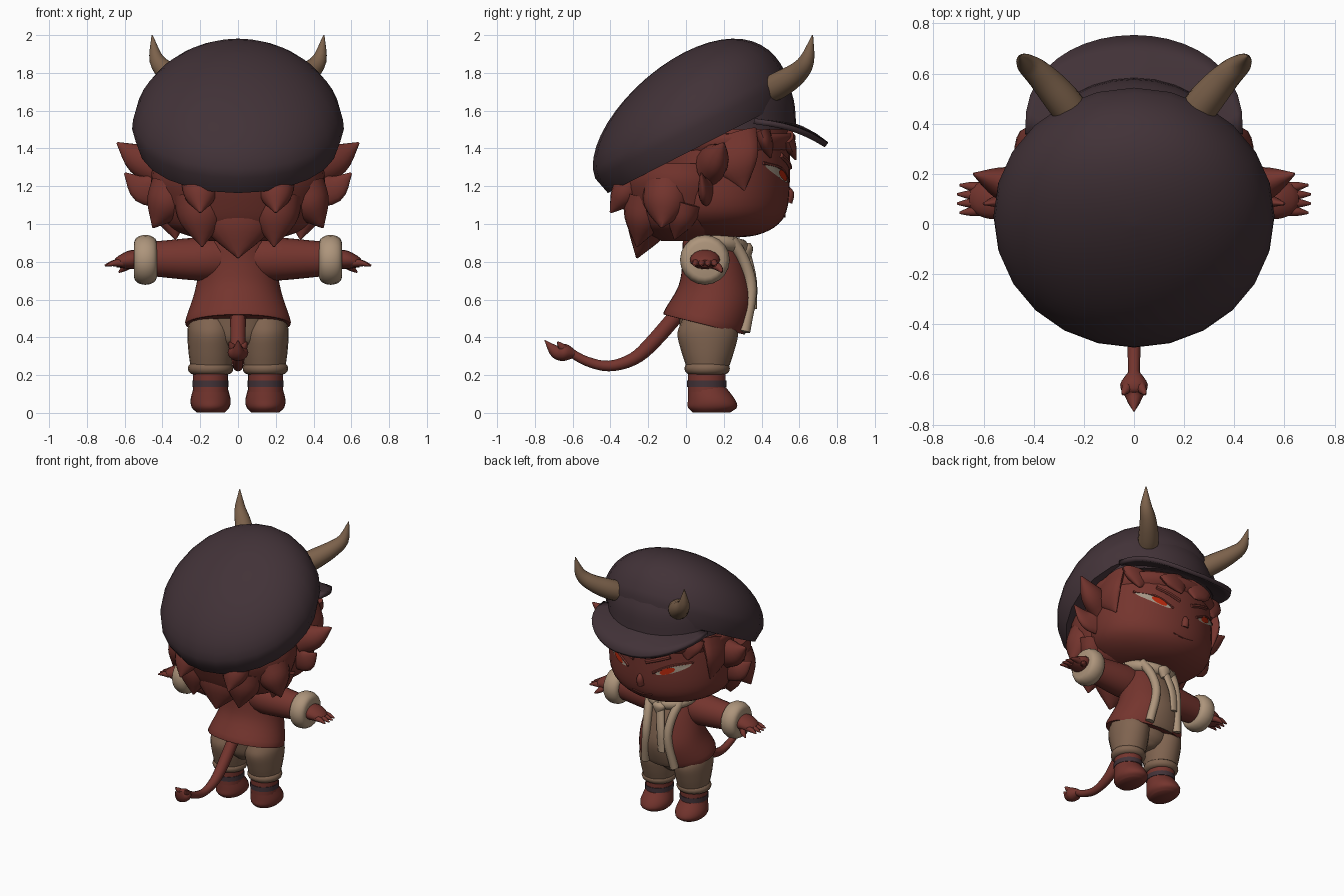
import bpy, bmesh, math
from mathutils import Vector
from mathutils.bvhtree import BVHTree

cube = bpy.data.objects.get("Cube")
if cube:
    bpy.data.objects.remove(cube, do_unlink=True)


def material(name, *rgb):
    mat = bpy.data.materials.new(name)
    mat.use_nodes = True
    mat.diffuse_color = (*rgb, 1)
    shader = next(node for node in mat.node_tree.nodes if node.type == 'BSDF_PRINCIPLED')
    shader.inputs["Base Color"].default_value = (*rgb, 1)
    return mat


RED = material("brick red", .175, .035, .027)
PLUM = material("dark plum", .054, .032, .039)
TAN = material("tan cloth", .215, .127, .08)
CREAM = material("cream fleece", .42, .3, .2)
HORN = material("horn brown", .2, .12, .07)
IRIS = material("iris orange red", .48, .022, .004)
WHITE = material("eye white", .38, .31, .24)

X, Y, Z = Vector((1, 0, 0)), Vector((0, 1, 0)), Vector((0, 0, 1))


def finish(name, bm, mat):
    bmesh.ops.remove_doubles(bm, verts=bm.verts, dist=1e-5)
    bmesh.ops.recalc_face_normals(bm, faces=bm.faces)
    mesh = bpy.data.meshes.new(name)
    bm.to_mesh(mesh)
    bm.free()
    mesh.materials.append(mat)
    part = bpy.data.objects.new(name, mesh)
    bpy.context.collection.objects.link(part)
    bpy.ops.object.select_all(action='DESELECT')
    part.select_set(True)
    bpy.context.view_layer.objects.active = part
    bpy.ops.object.shade_smooth_by_angle(angle=math.radians(50))
    return part


def spline(rows, steps):
    """Catmull-Rom through rows of x, y, z, radius a, radius b."""
    p = [Vector(row if len(row) == 5 else (*row, row[-1])) for row in rows]
    p = [p[0] * 2 - p[1]] + p + [p[-1] * 2 - p[-2]]
    out = []
    for a, b, c, d in zip(p, p[1:], p[2:], p[3:]):
        for i in range(steps):
            t = i / steps
            out.append((b * 2 + (c - a) * t + (a * 2 - b * 5 + c * 4 - d) * t ** 2
                        + (b * 3 - a - c * 3 + d) * t ** 3) / 2)
    return out + [p[-2]]


def loft(name, rows, mat, u=None, v=None, side=X, n=16, steps=4):
    """Skin elliptical rings; without u and v they follow the path."""
    rows = spline(rows, steps)
    bm = bmesh.new()
    rings = []
    for i, row in enumerate(rows):
        centre, a, b = Vector(row[:3]), max(row[3], .001), max(row[4], .001)
        p, q = u, v
        if u is None:
            ahead, behind = rows[min(i + 1, len(rows) - 1)], rows[max(i - 1, 0)]
            along = (ahead - behind)[:3]
            along = Vector(along).normalized()
            p = (side - along * side.dot(along)).normalized()
            q = along.cross(p)
        turns = [math.tau * k / n for k in range(n)]
        rings.append([bm.verts.new(centre + p * a * math.cos(w) + q * b * math.sin(w)) for w in turns])
    for low, high in zip(rings, rings[1:]):
        for k in range(n):
            bm.faces.new((low[k - 1], low[k], high[k], high[k - 1]))
    bm.faces.new(rings[0])
    bm.faces.new(rings[-1])
    return finish(name, bm, mat)


def pair(name, rows, mat, **options):
    for sign, label in ((1, "left_"), (-1, "right_")):
        loft(label + name, [(row[0] * sign, *row[1:]) for row in rows], mat, **options)


def column(name, x, y, rows, mat, **options):
    """Upright part from rows of height, radius a, radius b."""
    build = pair if x else loft
    return build(name, [(x, y, *row) for row in rows], mat, **options)


def lock(name, root, tip, wide, deep, bend=Vector(), build=pair, **options):
    """Pointed tuft tapering from root to tip."""
    middle = (Vector(root) + Vector(tip)) / 2 + bend
    rows = [(*root, wide, deep), (*middle, wide * .8, deep * .75), (*tip, .005)]
    build(name, rows, RED, **options)


def roll(name, centre, axis, half, radius, mat, side):
    """Rounded cuff around a limb."""
    turns = [math.pi * k / 6 for k in range(7)]
    rows = [(*(Vector(centre) - axis * half * math.cos(w)), radius * (.7 + .3 * math.sin(w))) for w in turns]
    pair(name, rows, mat, side=side, n=20, steps=2)


# Head with nose
head = column("head", 0, .17, [(.925, .02), (.94, .2, .2), (1, .36, .32), (1.1, .44, .37), (1.3, .45, .38),
                               (1.5, .42, .37), (1.6, .3)], RED, n=40)
lock("nose", (0, .53, 1.12), (0, .52, 1.21), .03, .035, Y * .02, loft)

# Eyes, lids, brows and mouth laid on the face
face = BVHTree.FromObject(head, bpy.context.evaluated_depsgraph_get())


def on_face(x, z, lift):
    hit, normal, _, _ = face.ray_cast(Vector((x, 2, z)), -Y)
    return hit + normal * lift


def eye_point(x, rise):
    return x, 1.18 + .38 * abs(x) + rise


def plate(name, middle, wide, tall, mat, lift):
    bm = bmesh.new()
    turns = [math.tau * k / 16 for k in range(16)]
    inner, outer = [[bm.verts.new(on_face(*eye_point(middle + wide * t * math.cos(w),
                                                     tall * t * math.sin(w)), lift)) for w in turns]
                    for t in (.5, 1)]
    bm.faces.new(inner)
    for k in range(len(turns)):
        bm.faces.new((inner[k - 1], inner[k], outer[k], outer[k - 1]))
    part = finish(name, bm, mat)
    if part.data.polygons[0].normal.y < 0:
        part.data.flip_normals()


def crease(name, line, radius):
    loft(name, [(*on_face(*point, .003), radius) for point in line], RED, side=Z, n=6)


for sign, label in ((1, "left_"), (-1, "right_")):
    plate(label + "eye_white", sign * .23, .11, .026, WHITE, .004)
    plate(label + "iris", sign * .2, .05, .023, IRIS, .008)
    crease(label + "eyelid", [eye_point(sign * x, rise) for x, rise in ((.1, .01), (.22, .03), (.35, .01))], .009)
    crease(label + "brow", [eye_point(sign * x, .1) for x in (.05, .14, .22)], .014)
crease("mouth", [(-.08, 1.05), (0, 1.04), (.08, 1.05)], .005)

# Hair mass, hanging locks and fringe
column("hair_back", 0, -.03, [(.91, .15, .1), (.95, .3, .2), (1, .38, .26), (1.1, .425, .31), (1.22, .46, .35),
                              (1.32, .45, .34)], RED, n=32)
column("hairline", 0, .17, [(1.38, .44, .37), (1.42, .46, .4), (1.46, .46, .41), (1.48, .44, .4)], RED, n=32)
lock("nape_lock", (0, -.16, 1.12), (0, -.26, .82), .22, .14, build=loft)
lock("nape_side_lock", (.2, -.2, 1.14), (.19, -.26, .88), .14, .13)
lock("back_tuft", (.2, -.28, 1.22), (.2, -.4, 1.06), .1, .09)
lock("outer_lock", (.34, -.1, 1.18), (.45, -.13, .98), .13, .13, side=Y)
lock("jaw_lock", (.36, 0, 1.12), (.33, -.06, .92), .1, .1)
lock("side_spike", (.42, .13, 1.31), (.64, .2, 1.43), .08, .11, Z * -.02, side=Y)
lock("temple_lock", (.4, .22, 1.46), (.42, .31, 1.18), .05, .16, X * .03)
lock("fringe_side_lock", (.31, .4, 1.48), (.33, .45, 1.35), .12, .05)
lock("fringe_lock", (.11, .53, 1.47), (.06, .58, 1.34), .12, .04)
lock("ear", (.42, .11, 1.19), (.6, .08, 1.27), .04, .1, Z * -.04, side=Y)

# Cap: tilted, forward-leaning dome
ALONG, UP = Vector((0, .891, .454)), Vector((0, -.454, .891))
RIM = Vector((0, .05, 1.4))
crown = [(*(RIM + ALONG * .015), .525, .535)]
for k in range(13):
    w = math.pi / 2 * k / 12
    middle = RIM + ALONG * (.03 + .15 * math.sin(w) ** 1.5) + UP * (.1 + .38 * math.sin(w))
    radius = .575 * math.cos(w)
    crown.append((*middle, radius * .975, radius))
loft("cap_crown", crown, PLUM, u=X, v=ALONG, n=24, steps=1)
# Cap front wall, joining the crown to the brim
column("cap_front", 0, .2, [(1.5, .435, .385), (1.66, .425, .37), (1.78, .39, .32)], PLUM, n=32)

# Cap brim: half disc drooping to the front
bm = bmesh.new()
rows = []
for i in range(7):
    t = i / 6
    row = []
    for k in range(21):
        w = math.pi * k / 20
        across, reach = math.cos(w), t * math.sin(w) ** .8
        drop = .055 * reach + .09 * reach ** 3 + .02 * abs(across)
        row.append(bm.verts.new((.435 * across * (.7 + .3 * t), .36 + .385 * reach, 1.565 - drop)))
    rows.append(row)
for low, high in zip(rows, rows[1:]):
    for k in range(len(low) - 1):
        bm.faces.new((low[k], low[k + 1], high[k + 1], high[k]))
brim = finish("cap_brim", bm, PLUM)
thick = brim.modifiers.new("thickness", 'SOLIDIFY')
thick.thickness, thick.offset = .03, 0

# Horns
pair("horn", [(.23, .42, 1.7, .07), (.29, .5, 1.74, .07), (.37, .59, 1.8, .057), (.43, .64, 1.87, .04),
              (.455, .67, 2, .003)], HORN)

# Jacket with an open front showing the shirt
jacket = loft("jacket", [(0, .1, .47, .25, .2), (0, .1, .48, .28, .225), (0, .16, .62, .235, .207),
                         (0, .16, .75, .205, .185), (0, .14, .88, .17, .16), (0, .14, .95, .12)],
              RED, u=X, v=Vector((0, .97, -.24)), n=40)
jacket.data.materials.append(TAN)
for panel in jacket.data.polygons:
    if abs(panel.center.x) < .08 and panel.center.y > .22:
        panel.material_index = 1
pair("jacket_trim", [(.13, .24, .92, .03), (.1, .31, .8, .03), (.09, .345, .65, .03), (.12, .31, .43, .03)], CREAM)
turns = [math.tau * k / 12 for k in range(13)]
loft("collar", [(.165 * math.cos(w), .13 + .16 * math.sin(w), .925 - .045 * math.sin(w), .04) for w in turns],
     CREAM, side=Z)
column("scarf_knot", 0, .32, [(.9, .02), (.87, .05, .035), (.81, .02)], CREAM)
loft("scarf_end", [(-.01, .32, .86, .03, .02), (-.04, .36, .7, .03, .015), (-.05, .365, .55, .025, .01)], CREAM)

# Arms, fleece cuffs, hands and claws
pair("sleeve", [(.08, .1, .82, .1, .11), (.2, .1, .815, .11, .115), (.47, .1, .815, .085, .09)], RED, side=Y, n=20)
roll("cuff", (.49, .1, .81), X, .06, .132, CREAM, Y)
pair("hand", [(.52, .1, .815, .07, .05), (.57, .1, .81, .08, .05), (.62, .1, .8, .066, .035),
              (.65, .1, .79, .04, .02)], RED, side=Y)
for i in range(4):
    spread = i - 1.5
    lock("finger_%d" % (i + 1), (.61, .1 + .03 * spread, .795), (.71 - .01 * abs(spread), .1 + .037 * spread, .78),
         .022, .022, Z * .005, side=Y, n=8)
lock("thumb", (.57, .14, .79), (.63, .19, .745), .024, .024, Y * .01, side=Y, n=8)

# Trousers, socks and shoes
column("trouser_seat", 0, .11, [(.33, .05, .08), (.39, .16, .13), (.5, .2, .15)], TAN)
column("trouser_leg", .142, .115, [(.54, .09, .11), (.47, .12, .145), (.41, .126, .16), (.32, .12, .138),
                                   (.25, .11, .115)], TAN, n=20)
roll("trouser_cuff", (.145, .112, .235), Z, .033, .12, TAN, X)
column("sock", .145, .11, [(.11, .093, .1), (.22, .093, .1)], RED, n=20)
column("sock_stripe", .145, .11, [(.138, .096, .104), (.172, .096, .104)], PLUM, n=20)
pair("shoe", [(.145, .135, .003, .075, .1), (.145, .14, .03, .1, .13), (.145, .135, .07, .106, .125),
              (.145, .112, .135, .09, .1)], RED, u=X, v=Y, n=20)

# Tail with a spade tip
loft("tail", [(0, .02, .6, .042), (0, -.17, .38, .04), (0, -.28, .285, .034), (0, -.41, .248, .028),
              (0, -.53, .275, .025), (0, -.62, .325, .022)], RED, n=12)
loft("tail_spade", [(0, -.58, .31, .015), (0, -.64, .32, .055, .045), (0, -.69, .325, .035),
                    (0, -.748, .385, .002)], RED, n=12)
lock("tail_barb", (.02, -.64, .33), (.045, -.68, .375), .025, .025, side=Y, n=8)
